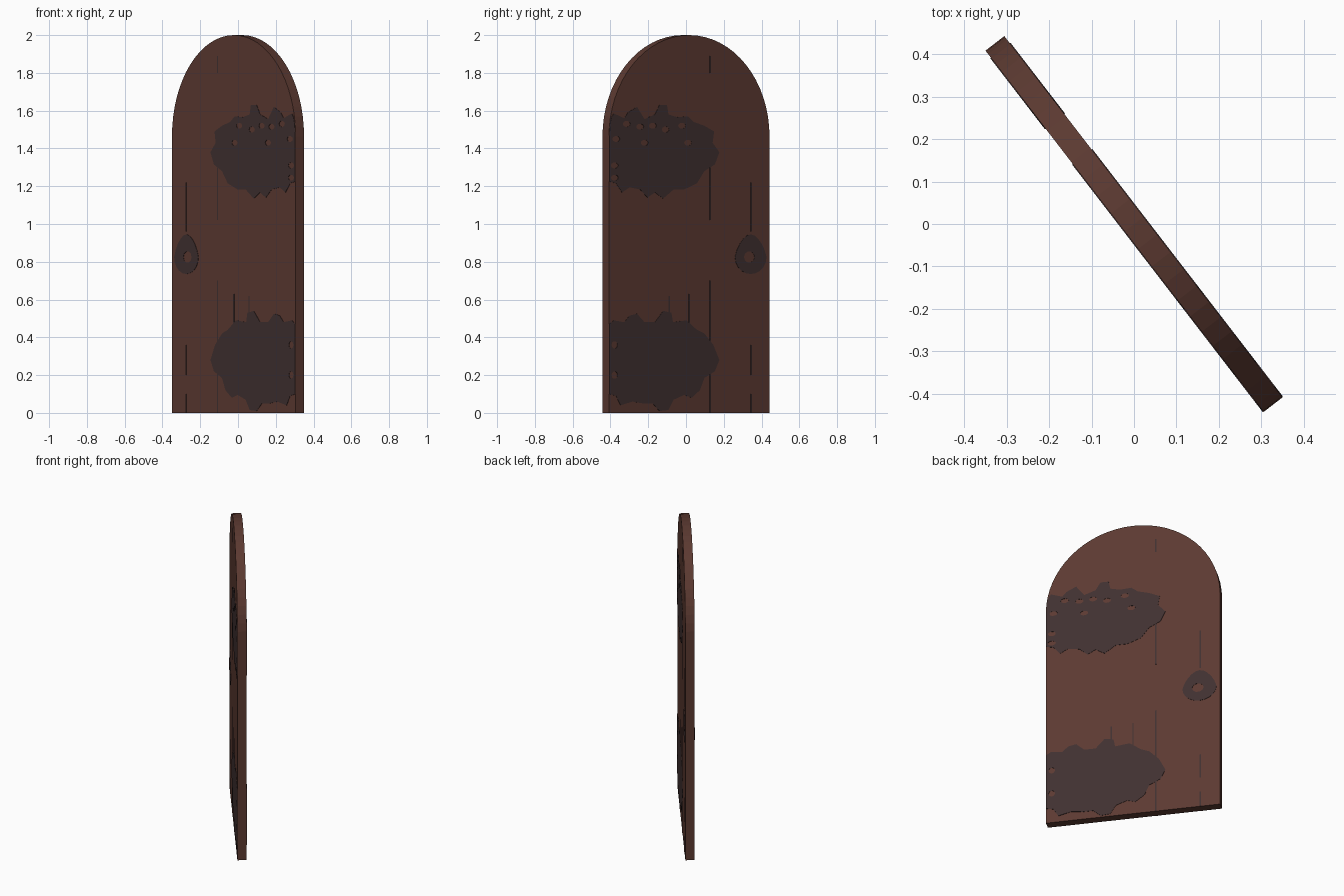
import bpy, bmesh, math
from mathutils import Matrix

if "Cube" in bpy.data.objects:
    bpy.data.objects.remove(bpy.data.objects["Cube"])

W, T = 1.073, 0.056            # door width and thickness
R = W / 2                      # round top radius
SPRING = 2 - R
TURN = Matrix.Rotation(-math.radians(52.4), 4, 'Z')


def material(name, rgb):
    m = bpy.data.materials.new(name)
    m.diffuse_color = (*rgb, 1)
    m.use_nodes = True
    m.node_tree.nodes["Principled BSDF"].inputs["Base Color"].default_value = m.diffuse_color
    return m


wood = material("brown_wood", (0.107, 0.042, 0.031))
iron = material("dark_iron", (0.051, 0.030, 0.030))


def oval(u, z, ru, rz, n=10):
    return [(u + ru * math.cos(2 * math.pi * i / n),
             z + rz * math.sin(2 * math.pi * i / n)) for i in range(n)]


def plate(name, loops, depth, offset, mat):
    """Filled outline (further loops are holes), extruded through the door's thickness."""
    cu = bpy.data.curves.new(name, 'CURVE')
    cu.dimensions = '2D'
    cu.fill_mode = 'BOTH'
    cu.extrude = depth / 2
    for loop in loops:
        s = cu.splines.new('POLY')
        s.points.add(len(loop) - 1)
        for p, (u, z) in zip(s.points, loop):
            p.co = (u, z, 0, 1)
        s.use_cyclic_u = True
    tmp = bpy.data.objects.new(name + "_outline", cu)
    bpy.context.collection.objects.link(tmp)
    dg = bpy.context.evaluated_depsgraph_get()
    me = bpy.data.meshes.new_from_object(tmp.evaluated_get(dg))
    bpy.data.objects.remove(tmp)
    bm = bmesh.new()
    bm.from_mesh(me)
    bmesh.ops.remove_doubles(bm, verts=bm.verts, dist=1e-5)
    bmesh.ops.recalc_face_normals(bm, faces=bm.faces)
    bm.transform(TURN @ Matrix.Translation((0, offset, 0)) @ Matrix.Rotation(math.pi / 2, 4, 'X'))
    for f in bm.faces:
        f.smooth = False
        f.material_index = 0
    bm.to_mesh(me)
    bm.free()
    me.materials.clear()
    me.materials.append(mat)
    ob = bpy.data.objects.new(name, me)
    bpy.context.collection.objects.link(ob)
    return ob


# round-topped door slab
arch = [(R * math.cos(math.pi * i / 32), SPRING + R * math.sin(math.pi * i / 32)) for i in range(33)]
plate("door_slab", [[(-R, 0), (R, 0)] + arch], T, 0, wood)

# ragged iron hinge outlines
lower = [(-.20, .28), (-.16, .36), (-.10, .42), (-.05, .44), (.02, .49), (.11, .48), (.12, .53),
         (.175, .54), (.23, .48), (.30, .48), (.35, .525), (.40, .515), (.435, .48), (.505, .49),
         (.535, .47), (.535, .10), (.49, .09), (.46, .04), (.38, .06), (.31, .05), (.245, .05),
         (.20, .01), (.14, .015), (.105, .07), (.035, .095), (-.015, .08), (-.07, .12),
         (-.10, .185), (-.17, .22)]
upper = [(-.20, 1.38), (-.155, 1.43), (-.165, 1.49), (-.10, 1.52), (-.03, 1.54), (.01, 1.57),
         (.08, 1.565), (.14, 1.58), (.15, 1.63), (.20, 1.63), (.23, 1.58), (.30, 1.555),
         (.35, 1.62), (.41, 1.59), (.435, 1.56), (.505, 1.585), (.52, 1.565), (.53, 1.53),
         (.535, 1.46), (.535, 1.225), (.49, 1.215), (.45, 1.167), (.40, 1.194), (.33, 1.183),
         (.28, 1.14), (.23, 1.167), (.175, 1.135), (.105, 1.183), (.035, 1.183), (-.05, 1.215),
         (-.10, 1.28), (-.17, 1.315)]
lower_holes = [(.50, .36), (.50, .20)]
upper_holes = [(.05, 1.52), (.16, 1.50), (.245, 1.52), (.33, 1.515), (.42, 1.53), (.01, 1.43),
               (.30, 1.43), (.49, 1.45), (.50, 1.31), (.50, 1.245)]
# pear-shaped handle plate
handle = [(-.41 + .105 * math.cos(a) * (1 - .25 * max(0, math.sin(a))),
           .825 + (.12 if math.sin(a) > 0 else .09) * math.sin(a))
          for a in (2 * math.pi * i / 20 for i in range(20))]
# thin plank seams: position, bottom, top
seams = [(-.14, 0.0, .70), (-.14, 1.02, 1.30), (-.14, 1.80, 1.89), (-.415, 0.0, .10),
         (-.415, .20, .36), (-.415, .96, 1.22), (.134, .50, .62), (0, .47, .63)]

# same ironwork on both faces
for side, y in (("front", -T / 2), ("back", T / 2)):
    plate(side + "_lower_hinge", [lower] + [oval(u, z, .02, .02) for u, z in lower_holes], .004, y, iron)
    plate(side + "_upper_hinge", [upper] + [oval(u, z, .025, .016) for u, z in upper_holes], .004, y, iron)
    plate(side + "_handle", [handle, oval(-.40, .825, .036, .03)], .004, y, iron)
    for u, a, b in seams:
        plate(side + "_seam", [[(u - .004, a), (u + .004, a), (u + .004, b), (u - .004, b)]], .003, y, iron)
